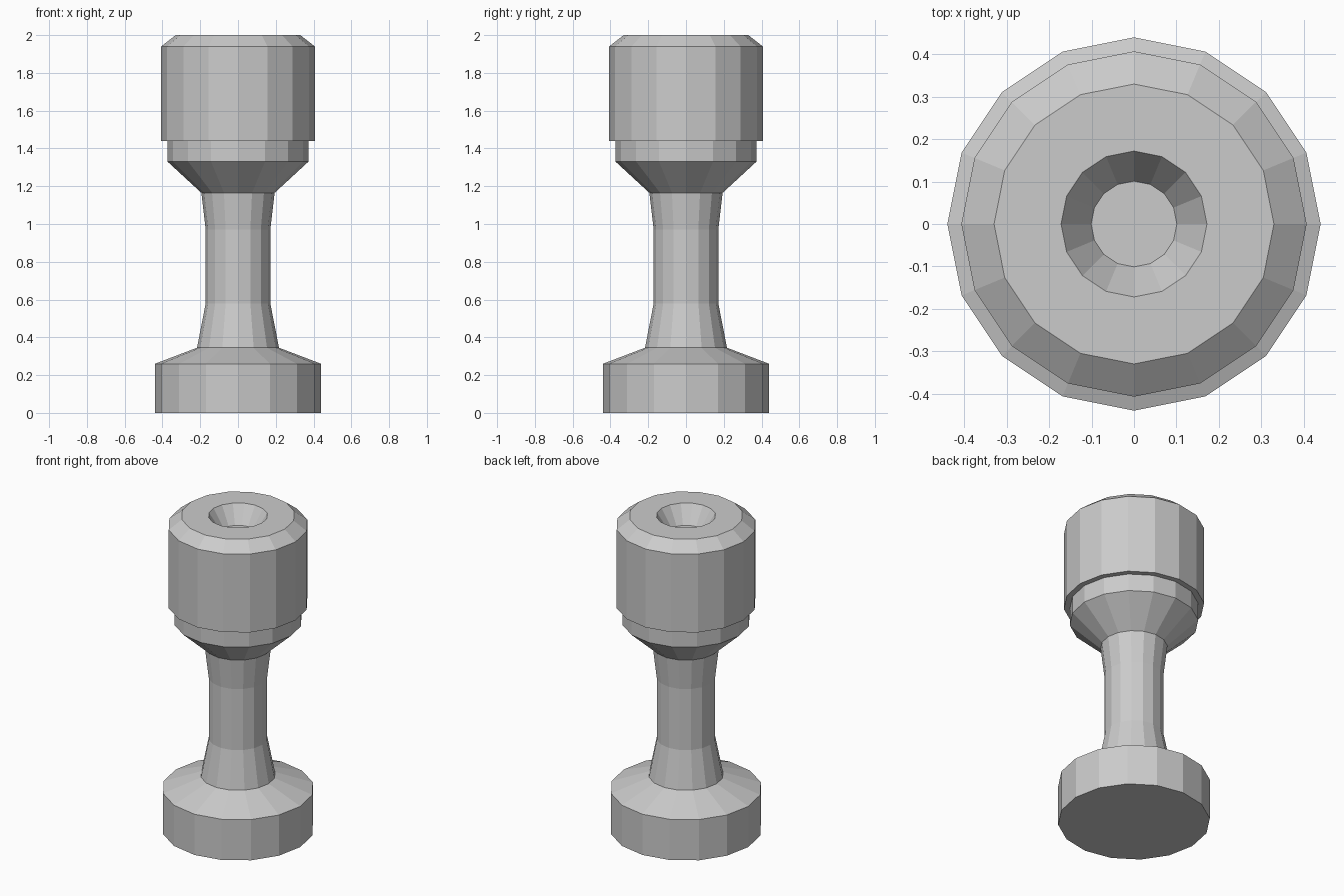
import bpy
import bmesh
import math

SIDES = 16

cube = bpy.data.objects.get("Cube")
if cube:
    bpy.data.objects.remove(cube, do_unlink=True)


def make_material(name, colour):
    mat = bpy.data.materials.new(name)
    mat.use_nodes = True
    mat.diffuse_color = colour
    mat.node_tree.nodes["Principled BSDF"].inputs["Base Color"].default_value = colour
    return mat


def lathe(name, profile, mat, cap_start=False, cap_end=False):
    """Turn a (radius, height) profile, listed along the outside, about z."""
    bm = bmesh.new()
    rings = []
    for radius, height in profile:
        angles = [2 * math.pi * i / SIDES for i in range(SIDES)]
        rings.append([bm.verts.new((radius * math.cos(a), radius * math.sin(a), height))
                      for a in angles])
    for low, high in zip(rings, rings[1:]):
        for i in range(SIDES):
            j = (i + 1) % SIDES
            bm.faces.new((low[i], low[j], high[j], high[i]))
    if cap_start:
        bm.faces.new(rings[0][::-1])
    if cap_end:
        bm.faces.new(rings[-1])
    mesh = bpy.data.meshes.new(name)
    bm.to_mesh(mesh)
    bm.free()
    mesh.materials.append(mat)
    obj = bpy.data.objects.new(name, mesh)
    bpy.context.collection.objects.link(obj)
    return obj


grey = make_material("plain grey", (0.6, 0.6, 0.6, 1))

# Foot disc with sloping shoulder
lathe("base", [(0.44, 0), (0.44, 0.26), (0.217, 0.345)], grey, cap_start=True)

# Waisted stem
lathe("stem", [(0.217, 0.345), (0.171, 0.58), (0.171, 0.97), (0.194, 1.165)], grey)

# Flared collar under the head
lathe("collar", [(0.194, 1.165), (0.373, 1.33), (0.373, 1.44)], grey)

# Chamfered head with a tapered socket in its top
lathe("head", [(0.373, 1.44), (0.407, 1.44), (0.407, 1.94), (0.33, 2.0),
               (0.172, 2.0), (0.101, 1.89)], grey, cap_end=True)
